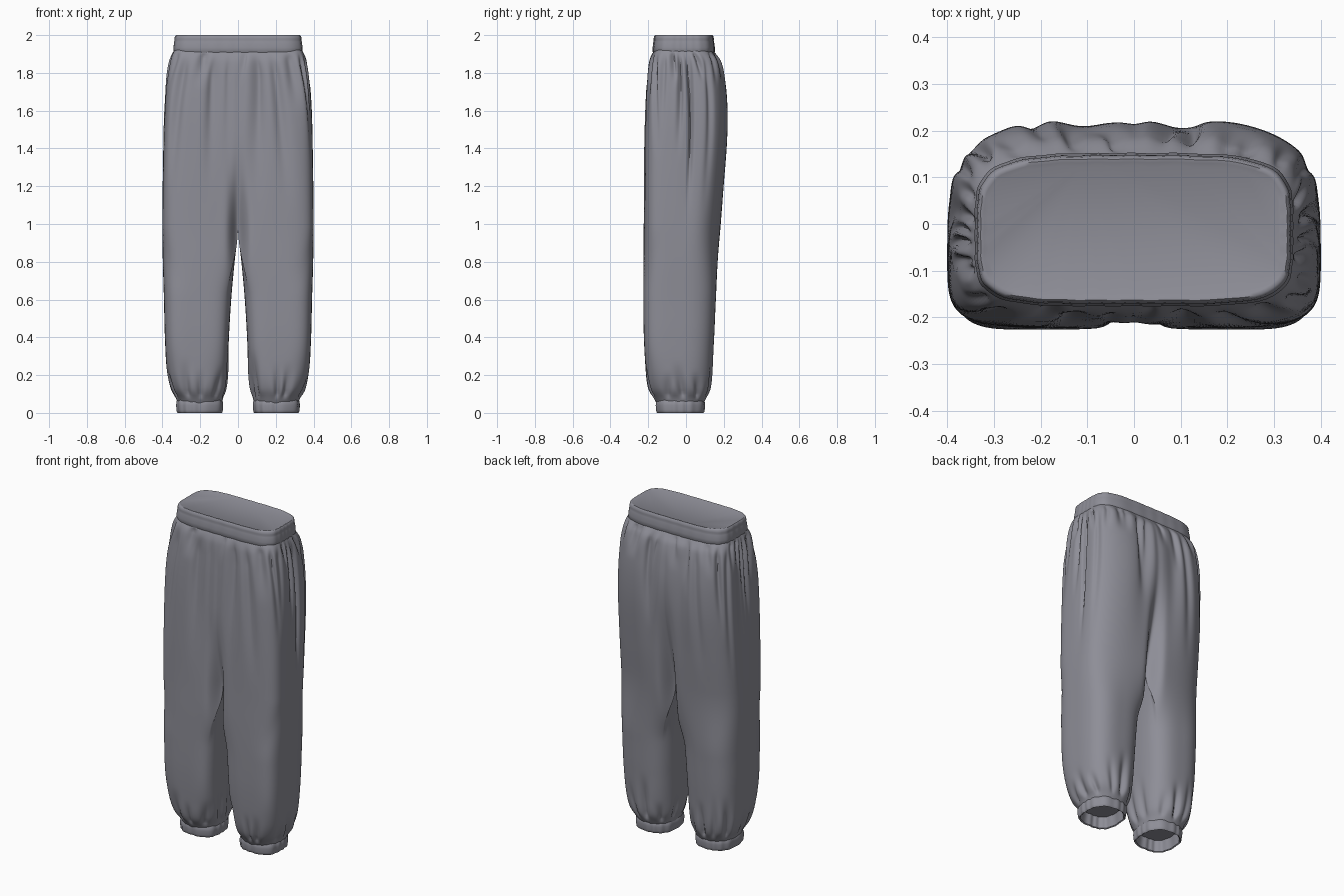
import bpy, bmesh, math, random

if "Cube" in bpy.data.objects:
    bpy.data.objects.remove(bpy.data.objects["Cube"])

random.seed(11)
grey = bpy.data.materials.new("grey fabric")
grey.diffuse_color = (0.27, 0.27, 0.31, 1)
grey.use_nodes = True
grey.node_tree.nodes["Principled BSDF"].inputs["Base Color"].default_value = grey.diffuse_color

# Silhouette: z, outer x, inner x, front y, back y, squareness
KEYS = [
    (0.05, 0.318, 0.085, -0.155, 0.092, 2.3),
    (0.08, 0.330, 0.079, -0.172, 0.108, 2.4),
    (0.13, 0.355, 0.065, -0.197, 0.126, 2.6),
    (0.22, 0.376, 0.055, -0.212, 0.137, 2.7),
    (0.40, 0.387, 0.048, -0.223, 0.149, 2.8),
    (0.60, 0.392, 0.036, -0.226, 0.158, 2.8),
    (0.80, 0.398, 0.018, -0.226, 0.170, 2.8),
    (0.96, 0.400, 0.001, -0.224, 0.182, 2.8),
    (1.20, 0.398, 0.0, -0.222, 0.204, 2.9),
    (1.45, 0.393, 0.0, -0.217, 0.222, 3.0),
    (1.62, 0.386, 0.0, -0.211, 0.222, 3.1),
    (1.76, 0.375, 0.0, -0.203, 0.208, 3.3),
    (1.86, 0.360, 0.0, -0.192, 0.184, 3.6),
    (1.90, 0.348, 0.0, -0.179, 0.158, 4.0),
    (1.925, 0.336, 0.0, -0.165, 0.140, 4.0),
]
CROTCH = 0.98


def smooth(a, b, v):
    t = min(1, max(0, (v - a) / (b - a)))
    return t * t * (3 - 2 * t)


def section(z):
    """Smooth interpolation through the silhouette keys."""
    i = 0
    while i < len(KEYS) - 2 and z > KEYS[i + 1][0]:
        i += 1
    p, q = KEYS[i], KEYS[i + 1]
    o, r = KEYS[max(i - 1, 0)], KEYS[min(i + 2, len(KEYS) - 1)]
    h = q[0] - p[0]
    t = (z - p[0]) / h
    out = []
    for k in range(1, 6):
        m0 = (q[k] - o[k]) / (q[0] - o[0]) * h
        m1 = (r[k] - p[k]) / (r[0] - p[0]) * h
        out.append((2*t**3 - 3*t*t + 1) * p[k] + (t**3 - 2*t*t + t) * m0
                   + (3*t*t - 2*t**3) * q[k] + (t**3 - t*t) * m1)
    return out


def squircle(a, n, front=1.0):
    c, s = math.cos(a), math.sin(a)
    if s < 0:
        n *= front           # front corners are squarer
    r = (abs(c)**n + abs(s)**n) ** (-1 / n)
    return r * c, r * s


def finish(bm, name):
    bmesh.ops.remove_doubles(bm, verts=bm.verts, dist=0.0002)
    bmesh.ops.recalc_face_normals(bm, faces=bm.faces)
    me = bpy.data.meshes.new(name)
    bm.to_mesh(me)
    bm.free()
    me.materials.append(grey)
    ob = bpy.data.objects.new(name, me)
    bpy.context.collection.objects.link(ob)
    bpy.context.view_layer.objects.active = ob
    ob.select_set(True)
    bpy.ops.object.shade_smooth_by_angle(angle=math.radians(50))
    ob.select_set(False)


def make_folds():
    """Gathers as grooves: angle, drift, width, depth, z start, z end."""
    folds = []
    for i in range(17):      # gathers under the waistband
        a = -2.3 + 4.6 * (i + random.uniform(0.2, 0.8)) / 17
        length = random.choice((0.2, 0.35, 0.6, 0.9))
        folds.append((a, random.uniform(-.2, .2), random.uniform(.06, .09),
                      random.uniform(.014, .028), 1.915, 1.915 - length))
    for i in range(11):      # gathers above the cuff
        a = -math.pi + 2 * math.pi * (i + random.uniform(0.2, 0.8)) / 11
        folds.append((a, random.uniform(-.2, .2), random.uniform(.09, .14),
                      random.uniform(.014, .03), 0.075, random.uniform(.22, .4)))
    # broad seat and front drapes
    folds.append((1.93, .15, .2, .024, 1.93, 0.9))
    folds.append((-1.9, -.2, .15, .02, 1.93, 0.8))
    folds.append((0.1, .1, .22, .014, 1.93, 0.8))
    return folds


def fold_depth(folds, a, z):
    d = 0
    for fa, drift, w, depth, z0, z1 in folds:
        t = (z - z0) / (z1 - z0)
        if 0 < t < 1:
            da = (a - fa - drift * t + math.pi) % (2 * math.pi) - math.pi
            u = (da / (w * (1 + .5 * t))) ** 2
            # groove with raised shoulders
            d += depth * smooth(0, .15, t) * (1 - smooth(.25, 1, t)) \
                * (math.exp(-u) - .3 * math.exp(-u / 5))
    return d


# Trouser fabric: two leg tubes that merge into one seat above the crotch
K, M, Q = 180, 30, math.radians(135)
bm = bmesh.new()
zs = [0.05 + (CROTCH - 0.05) * (i / 44) ** 1.3 for i in range(45)]
top = [CROTCH + (1.925 - CROTCH) * (1 - (1 - i / 48) ** 1.3) for i in range(1, 49)]
for side in (-1, 1):
    folds = make_folds()
    prev = None
    for z in zs + top:
        X, xi, yf, yb, n = section(z)
        if z >= CROTCH:
            xi = 0
        xc, hw = (X + xi) / 2, (X - xi) / 2
        yc, hd = (yf + yb) / 2, (yb - yf) / 2
        w = smooth(0.6, CROTCH + .02, z) if z < CROTCH else 1
        squarer = 1 + .5 * smooth(.1, .4, z)
        pts = []
        for j in range(K + 1):
            a = -Q + 2 * Q * j / K
            lx, ly = squircle(a, n, squarer)
            bx, by = squircle(a * 2 / 3, n * 1.08, 2 - .6 * smooth(1.6, 1.9, z))
            x = (xc + hw * lx) * (1 - w) + X * bx * w
            y = yc + hd * (ly * (1 - w) + by * w)
            # central crease, deeper near the crotch
            up = 1.5 if y < yc else 1.75
            pinch = w * .085 * (1 - smooth(CROTCH - .15, up, z)) ** 1.3
            pinch += w * .006 * (1 - smooth(1.7, 1.9, z))
            y += (pinch if y < yc else -pinch) * math.exp(-(x / .038) ** 2)
            f = fold_depth(folds, a, z) * (1 - w * (1 - min(1, max(0, x) / .04)))
            dx, dy = x - .2, y - yc
            ln = math.hypot(dx, dy) or 1
            x, y = x - f * dx / ln, y - f * dy / ln
            if z >= CROTCH:
                x = 0 if j in (0, K) else max(x, 0.0005)
            pts.append((x, y))
        if z <= CROTCH:      # inner leg wall
            ya, ye = pts[K][1], pts[0][1]
            for j in range(1, M):
                a = Q + (2 * math.pi - 2 * Q) * j / M
                lx, ly = squircle(a, n, squarer)
                f = fold_depth(folds, a, z) * (1 - w)
                x = (xc + hw * lx) * (1 - w) + xi * w + f
                y = (yc + hd * ly) * (1 - w) + (ya + (ye - ya) * j / M) * w
                pts.append((0 if z >= CROTCH else x, y))
        row = [bm.verts.new((side * x, y, z)) for x, y in pts]
        if prev:
            closed = z <= CROTCH
            cnt = len(row) if closed else K
            for j in range(cnt):
                k = (j + 1) % len(row) if closed else j + 1
                bm.faces.new((prev[j], prev[k], row[k], row[j]))
        prev = row
finish(bm, "trouser_legs_and_seat")


def band(name, xc, hx, yc, hy, n, profile, ripple, count):
    """Loft an elastic band from (z, offset) pairs and cap its last ring."""
    bm = bmesh.new()
    prev, N = None, 144
    for z, off in profile:
        row = []
        for j in range(N):
            a = 2 * math.pi * j / N
            cx, cy = squircle(a, n, 1.2)
            o = off + ripple * math.sin(count * a + 2 * math.sin(3 * a))
            row.append(bm.verts.new((xc + (hx + o) * cx, yc + (hy + o) * cy, z)))
        if prev:
            for j in range(N):
                k = (j + 1) % N
                bm.faces.new((prev[j], prev[k], row[k], row[j]))
        prev = row
    bm.faces.new(prev)
    finish(bm, name)


# Waistband with closed top
band("waistband", 0, .333, -.012, .156, 4.2,
     [(1.902, -.012), (1.903, .002), (1.912, .008), (1.935, .008), (1.965, .004),
      (1.972, .002), (1.98, .003), (1.995, 0), (2.0, -.005), (1.999, -.012),
      (1.995, -.02)], .0008, 26)

# Ankle cuffs with shallow hollow openings
for side, label in ((-1, "left"), (1, "right")):
    band(label + "_ankle_cuff", side * .203, .121, -.03, .127, 2.4,
         [(.068, -.016), (.069, -.006), (.06, 0), (.04, .002), (.015, 0),
          (.004, -.002), (0, -.006), (.004, -.012), (.03, -.014), (.07, -.02)],
         .002, 14)
